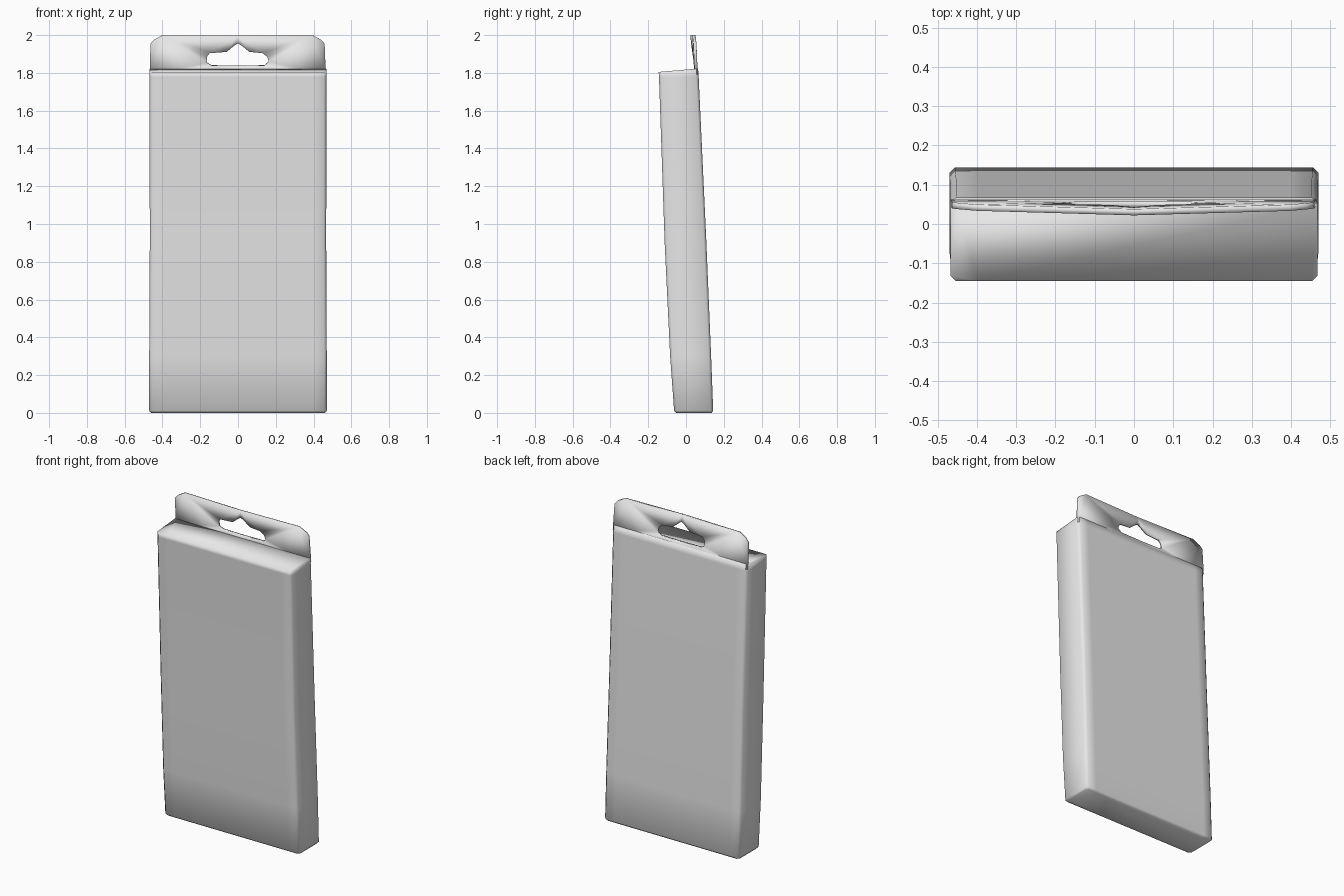
import bpy, bmesh, math

cube = bpy.data.objects.get("Cube")
if cube:
    bpy.data.objects.remove(cube, do_unlink=True)

# Single plain card colour
card = bpy.data.materials.new("pale_grey_card")
card.use_nodes = True
grey = (0.8, 0.8, 0.8, 1)
card.diffuse_color = grey
card.node_tree.nodes["Principled BSDF"].inputs["Base Color"].default_value = grey


def finish(bm, name):
    bmesh.ops.recalc_face_normals(bm, faces=bm.faces[:])
    for f in bm.faces:
        f.smooth = True
    mesh = bpy.data.meshes.new(name)
    bm.to_mesh(mesh)
    bm.free()
    mesh.materials.append(card)
    obj = bpy.data.objects.new(name, mesh)
    bpy.context.collection.objects.link(obj)
    return obj


# Leaning carton: chamfered rectangle lofted through height levels
# (height, front y, back y, half width)
levels = [(0.0, -0.052, 0.136, 0.46),
          (0.012, -0.063, 0.144, 0.47),
          (0.3, -0.084, 0.133, 0.47),
          (0.9, -0.113, 0.108, 0.467),
          (1.78, -0.143, 0.067, 0.468),
          (1.805, -0.145, 0.064, 0.468)]


def ring(z, front, back, half):
    c = 0.014
    right = [(half - 0.07, front), (half - c, front), (half, front + c),
             (half, back - c), (half - c, back), (half - 0.07, back)]
    return right + [(-x, y) for x, y in reversed(right)]


bm = bmesh.new()
rings = []
for i, (z, front, back, half) in enumerate(levels):
    # the lid rises slightly towards the hanging tab
    rise = 0.018 if i == len(levels) - 1 else 0
    rings.append([bm.verts.new((x, y, z + rise * (y - front) / (back - front)))
                  for x, y in ring(z, front, back, half)])
for low, high in zip(rings, rings[1:]):
    for i in range(len(low)):
        j = (i + 1) % len(low)
        bm.faces.new((low[i], low[j], high[j], high[i]))
bm.faces.new(rings[0])
bm.faces.new(rings[-1])
finish(bm, "carton_body")

# Hanging tab: clipped outline with a hook slot, bent back to front
outline = [(-0.467, 1.79), (-0.463, 1.955), (-0.445, 1.975), (-0.4, 2.0), (0, 2.0),
           (0.395, 2.0), (0.44, 1.975), (0.458, 1.955), (0.465, 1.79), (0, 1.79)]
slot = [(-0.165, 1.855), (-0.14, 1.84), (0, 1.838), (0.14, 1.84), (0.163, 1.86),
        (0.155, 1.885), (0.13, 1.905), (0.06, 1.912), (0.02, 1.945), (0, 1.957),
        (-0.02, 1.945), (-0.06, 1.912), (-0.15, 1.905), (-0.165, 1.885)]
bm = bmesh.new()
for loop in (outline, slot):
    verts = [bm.verts.new((x, 0, z)) for x, z in loop]
    for i, v in enumerate(verts):
        bm.edges.new((v, verts[(i + 1) % len(verts)]))
bmesh.ops.triangle_fill(bm, use_beauty=True, use_dissolve=False,
                        edges=bm.edges[:], normal=(0, -1, 0))
for v in bm.verts:
    t = (v.co.z - 1.8) / 0.2
    v.co.y = 0.054 - 0.024 * t + 0.016 * t * (v.co.x / 0.47) ** 2
tab = finish(bm, "hanging_tab")
solid = tab.modifiers.new("card_thickness", "SOLIDIFY")
solid.thickness = 0.016
solid.offset = 0
